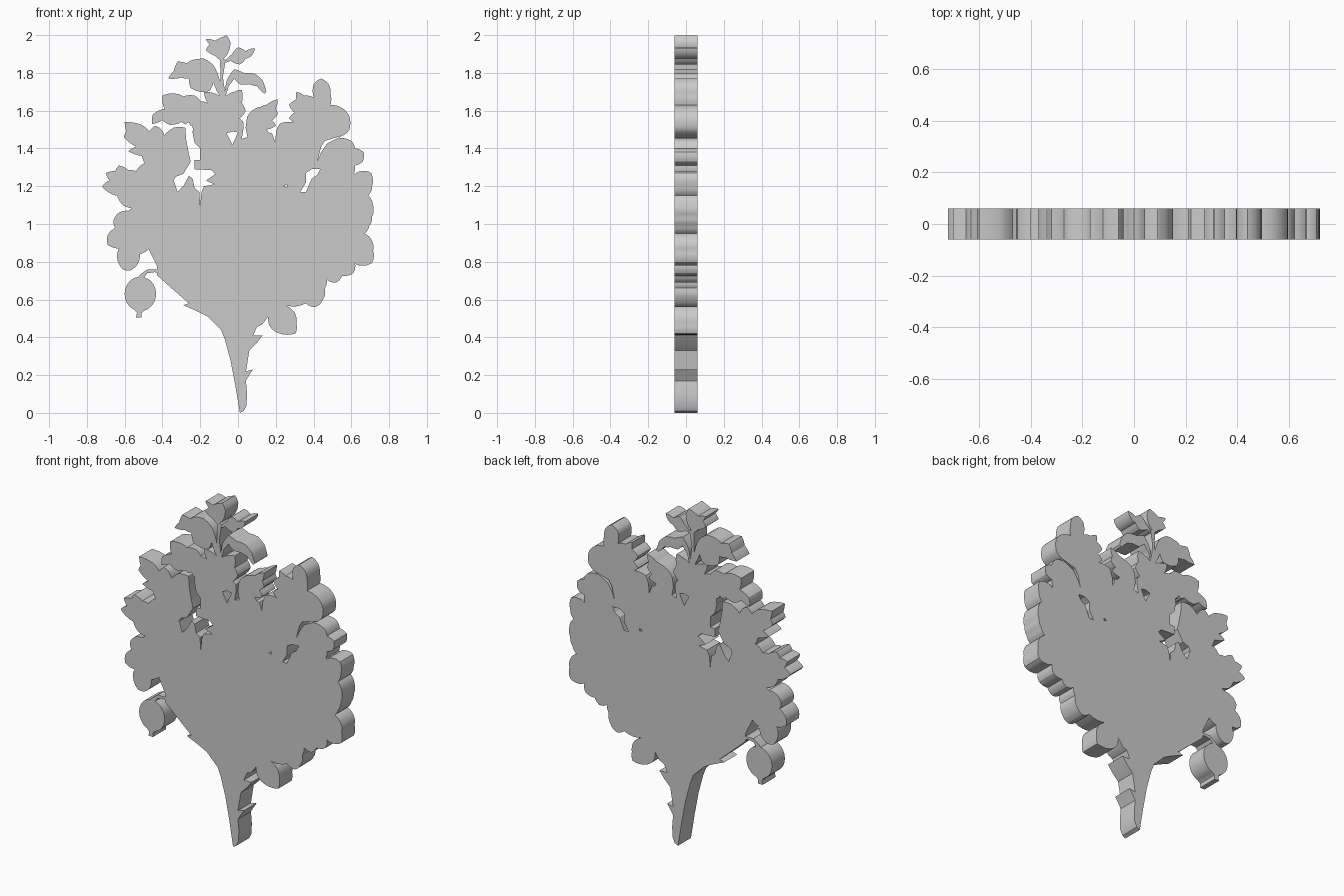
import bpy, math
from mathutils import Vector
from mathutils.geometry import delaunay_2d_cdt

HALF = 0.06  # half of the plate thickness


def outline(pts, bulge=0.0, steps=4):
    """Closed profile (hundredths of a unit), each edge bowed outward by bulge."""
    p = [Vector(q) / 100 for q in pts]
    area = sum(a.x * b.y - b.x * a.y for a, b in zip(p, p[1:] + p[:1]))
    if area < 0:
        p.reverse()
    if not bulge:
        return p
    out = []
    for a, b in zip(p, p[1:] + p[:1]):
        d = b - a
        n = Vector((d.y, -d.x)) * bulge
        for i in range(steps):
            t = i / steps
            out.append(a + d * t + n * 4 * t * (1 - t))
    return out


def disc(cx, cz, rx, rz, n=40):
    return [Vector((cx + rx * math.cos(2 * math.pi * i / n),
                    cz + rz * math.sin(2 * math.pi * i / n))) for i in range(n)]


def inside(poly, c):
    hit = False
    for a, b in zip(poly, poly[1:] + poly[:1]):
        if (a.y > c.y) != (b.y > c.y) and c.x < a.x + (c.y - a.y) * (b.x - a.x) / (b.y - a.y):
            hit = not hit
    return hit


solids, gaps = [], []

# Trunk with two twigs, spreading into the central mass
solids.append(outline([
    (1, 0), (0, 6), (-1.5, 15), (-4, 28), (-7, 39), (-9, 44), (-12, 47), (-16, 51), (-22, 54),
    (-29, 57), (-26, 58), (-34, 65), (-43, 73), (-43, 78), (-47, 86), (-52, 100), (-50, 125),
    (-42, 144), (-30, 146), (-22, 150), (-10, 158), (0, 156), (10, 150), (18, 148), (21, 140),
    (27, 142), (35, 150), (45, 150), (45, 138), (58, 128), (64, 110), (64, 84), (45, 74),
    (42, 62), (25, 57), (16, 51), (13, 47), (10, 45.5), (8, 41), (13, 41), (10, 37),
    (6, 33), (4.2, 22), (8, 23), (6, 20), (4.2, 17), (4.8, 10), (4.5, 4), (3, 1)]))

# Top bud, its small side leaf and their stalk
solids.append(outline([
    (-6, 199.8), (-4, 196), (-5.5, 190), (-9, 186.5), (-12, 189), (-17, 192), (-15, 195),
    (-17, 198), (-12, 197), (-8, 199)], 0.06))
solids.append(outline([
    (-7, 185.5), (-3, 190), (0, 193.5), (4, 191.5), (9, 193), (7, 189), (4, 187.5), (1, 184.5),
    (-4, 186.5)], 0.08))
solids.append(outline([
    (-9.5, 188), (-6.5, 187), (-8, 178), (-6.5, 167), (-10, 167), (-9.3, 178)]))

# Drooping pair of leaves under the bud
solids.append(outline([
    (-9, 167), (-10, 177), (-13, 184), (-18, 187.5), (-25, 186.5), (-27, 185), (-32, 186),
    (-34, 181), (-37, 177), (-30, 177.5), (-26, 177), (-25, 172), (-20, 170), (-15, 170.5),
    (-13, 175)], 0.05))
solids.append(outline([
    (-7, 167), (-6, 176), (-2, 182), (3, 180), (9, 179.5), (13, 176), (15, 170), (14, 169),
    (10, 173), (6, 174), (1, 174), (-2, 177), (-5, 173)], 0.03))

# Crown leaf reaching left, and the one to its right
solids.append(outline([
    (-18, 170), (-10, 168), (-6, 168), (-2, 170), (2, 171), (2, 164), (4, 160), (1, 156),
    (3, 151), (0, 146), (-10, 140), (-22, 144), (-24, 152), (-30, 154), (-36, 152.5),
    (-40, 155), (-45.5, 153), (-45, 158), (-39, 161), (-40, 168), (-33, 169), (-29, 167.5),
    (-23, 168), (-20, 165), (-16, 164)], 0.07))
solids.append(outline([
    (0, 144), (5, 157), (9, 161), (12, 162), (15, 163), (21, 166), (20, 161), (21, 158),
    (18, 155), (20, 152), (15, 150), (17, 146), (10, 142)], 0.07))

# Upper right leaf
solids.append(outline([
    (21, 139), (20, 147), (22, 153), (27, 154), (31, 153), (27, 156), (30, 159), (27, 163),
    (31, 166), (31, 170), (35, 168), (40, 167), (40, 174), (44, 177), (48, 174), (49, 169),
    (49, 163), (55, 161.5), (59, 157), (59, 150), (55, 146.5), (48, 144), (42, 135)], 0.07))

# Right hand leaf and the scalloped right margin
solids.append(outline([
    (40, 128), (44, 140), (46, 143), (54, 145.5), (60, 144), (62, 140), (66.5, 138), (66, 133),
    (62, 131), (61, 126), (50, 120)], 0.08))
solids.append(outline([
    (45, 125), (58, 127), (62, 126.5), (66, 128), (70.5, 127), (71, 120), (69, 115),
    (71.5, 110), (71, 104), (69.5, 99), (67, 95), (71, 91), (71.5, 86), (71, 79.5), (66, 78),
    (62, 79), (61, 74), (55, 72.5), (52, 69), (47, 70.5), (46, 66), (45, 60), (41, 56),
    (36, 58), (25, 57), (20, 70)], 0.1))

# Lowest right leaf
solids.append(outline([
    (16, 51), (17, 45.5), (22, 42), (30.5, 42), (31, 47), (30, 53), (25, 57), (20, 62)], 0.08))

# Three left hand leaves
solids.append(outline([
    (-28, 151), (-34, 151), (-39, 147), (-41, 150.5), (-44, 152), (-47, 149), (-51, 152.5),
    (-60, 154), (-59, 149), (-60.5, 146), (-54, 141), (-58, 138.5), (-51, 136), (-45, 125),
    (-30, 120), (-25, 133), (-26, 140)], 0.05))
solids.append(outline([
    (-50, 132), (-54, 128), (-58, 128.5), (-63, 131), (-65, 128), (-70, 127), (-68, 123),
    (-72, 120), (-68, 116.5), (-64, 115), (-61, 110), (-54, 108), (-45, 105), (-40, 125)], 0.06))
solids.append(outline([
    (-50, 110), (-58, 107), (-63, 106), (-66, 102), (-65, 98), (-69, 94), (-69, 89), (-63, 87),
    (-64, 82), (-61, 76), (-57, 75.5), (-53, 79), (-52, 84), (-47, 87), (-38, 85),
    (-38, 105)], 0.08))

# Round fruit with its tip and bent stalk
solids.append(disc(-0.517, 0.63, 0.083, 0.091))
solids.append(outline([(-56, 56), (-53.5, 53), (-54, 50.5), (-51, 50.5), (-51, 53), (-47, 56)]))
solids.append(outline([
    (-54, 70), (-52, 73), (-48, 76), (-43, 76), (-40, 77), (-40, 73.5), (-44, 74.5),
    (-48, 74), (-51, 70)]))

# Openings between the leaves
gaps.append(outline([
    (-28, 152.5), (-27.5, 145), (-26, 137), (-25, 133), (-29, 126.5), (-33, 125), (-34, 123),
    (-32, 117), (-29, 120), (-26, 125.5), (-24, 124), (-23, 119), (-20.5, 117), (-20, 110),
    (-19.3, 117), (-18, 120), (-12.5, 121), (-17, 123), (-12, 126.5), (-14, 128.5), (-23, 129),
    (-23, 134), (-20, 134), (-20, 140), (-23, 143), (-24, 148), (-26, 154)]))
gaps.append(outline([(-6, 148), (-3, 149), (0, 148.5), (-3, 142)]))
gaps.append(outline([(2.5, 157), (5, 158), (4, 151), (5, 146), (2, 145), (3, 151)]))
gaps.append(outline([(36, 127), (39, 129), (43.5, 129), (42, 126), (39, 124), (36, 117),
                     (33, 117), (36, 122)]))
gaps.append(outline([(24, 120), (26, 121), (26, 119.5)]))
gaps.append(outline([(42, 133), (44, 141), (46, 144), (56, 147), (47, 142.5), (44, 138)]))

# Merge all profiles into one flat region
pts, edges = [], []
for loop in solids + gaps:
    k, m = len(pts), len(loop)
    pts += loop
    edges += [(k + i, k + (i + 1) % m) for i in range(m)]
flat, _, tris = delaunay_2d_cdt(pts, edges, [], 0, 1e-5)[:3]
kept = []
for t in tris:
    a, b, c = (flat[i] for i in t)
    mid = (a + b + c) / 3
    if any(inside(s, mid) for s in solids) and not any(inside(g, mid) for g in gaps):
        ccw = (b - a).cross(c - a) > 0
        kept.append(tuple(t) if ccw else tuple(reversed(t)))

# Front cap, back cap and rim walls
used = sorted({i for t in kept for i in t})
index = {v: i for i, v in enumerate(used)}
kept = [tuple(index[i] for i in t) for t in kept]
n = len(used)
verts = [(flat[i].x, y, flat[i].y) for y in (-HALF, HALF) for i in used]
directed = {(t[i], t[(i + 1) % 3]) for t in kept for i in range(3)}
faces = kept + [(c + n, b + n, a + n) for a, b, c in kept]
faces += [(b, a, a + n, b + n) for a, b in directed if (b, a) not in directed]

mesh = bpy.data.meshes.new("leafy_tree_plate")
mesh.from_pydata(verts, [], faces)
mesh.update()
plate = bpy.data.objects.new("leafy_tree_plate", mesh)
bpy.context.collection.objects.link(plate)
bpy.context.view_layer.objects.active = plate
plate.select_set(True)
bpy.ops.object.shade_smooth_by_angle(angle=math.radians(30))
